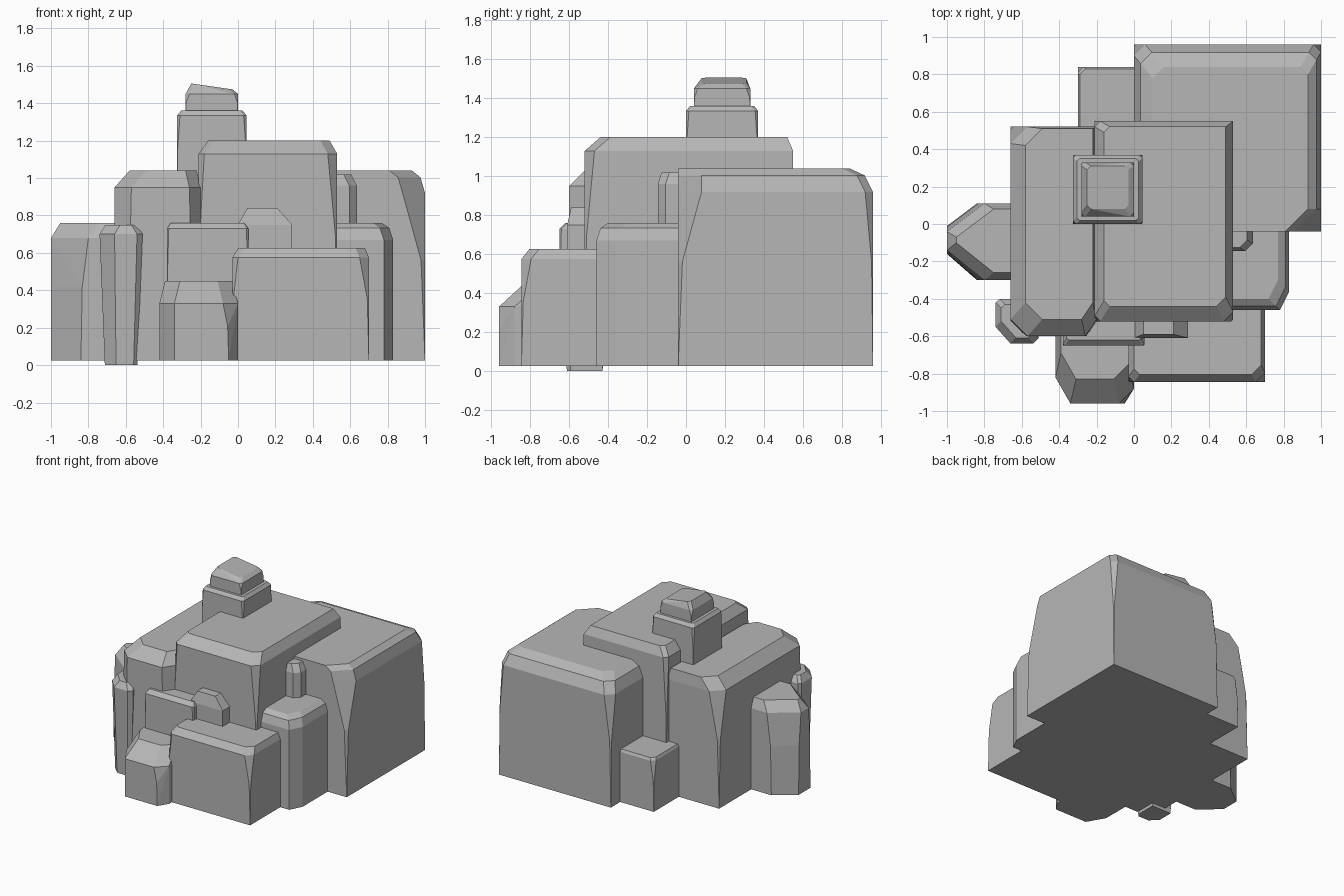
import bpy, bmesh

if "Cube" in bpy.data.objects:
    bpy.data.objects.remove(bpy.data.objects["Cube"])

STONE = bpy.data.materials.new("grey_stone")
STONE.diffuse_color = (0.47, 0.47, 0.47, 1)
STONE.use_nodes = True
STONE.node_tree.nodes["Principled BSDF"].inputs["Base Color"].default_value = STONE.diffuse_color


def ring(x, y, cuts):
    """Rectangle outline with each corner (fl, fr, br, bl) cut by (dx, dy)."""
    corners = [(x[0], y[0], 1, 1), (x[1], y[0], -1, 1),
               (x[1], y[1], -1, -1), (x[0], y[1], 1, -1)]
    pts = []
    for (cx, cy, sx, sy), (dx, dy) in zip(corners, cuts):
        pts += [(cx + sx * dx, cy), (cx, cy + sy * dy)]
    return pts


def pairs(cuts):
    return [c if isinstance(c, tuple) else (c, c) for c in cuts]


def block(name, x, y, z, inset, drop, cut=(0, 0, 0, 0), base_cut=(0, 0, 0, 0),
          foot=0.0, slant=0.0, round_top=False):
    """Convex chamfered block; inset is the top edge setback (left, right, front, back)."""
    def shrunk(f):
        l, r, fr, b = (i * f for i in inset)
        return (x[0] + l, x[1] - r), (y[0] + fr, y[1] - b)

    cut, base_cut = pairs(cut), pairs(base_cut)
    mid_cut = [tuple(b + 0.18 * (c - b) for b, c in zip(bb, cc))
               for bb, cc in zip(base_cut, cut)]
    base = ((x[0] + foot, x[1] - foot), (y[0] + foot, y[1] - foot))
    levels = [(base, z[0], base_cut), (shrunk(0), z[1] - drop, cut),
              (shrunk(1), z[1], cut)]
    if not foot:
        levels.append((base, z[0] + 0.6 * (z[1] - drop - z[0]), mid_cut))
    if round_top:
        levels.append((shrunk(0.35), z[1] - drop * 0.3, cut))
    bm = bmesh.new()
    for (rx, ry), h, c in levels:
        for px, py in ring(rx, ry, c):
            tilt = slant * (px - x[0]) / (x[1] - x[0]) if h == z[1] else 0
            bm.verts.new((px, py, h - tilt))
    bmesh.ops.remove_doubles(bm, verts=bm.verts, dist=0.0005)
    res = bmesh.ops.convex_hull(bm, input=bm.verts)
    junk = {g for g in res["geom_interior"] + res["geom_unused"]
            if isinstance(g, bmesh.types.BMVert)}
    bmesh.ops.delete(bm, geom=list(junk), context="VERTS")
    bmesh.ops.dissolve_limit(bm, angle_limit=0.01, verts=bm.verts, edges=bm.edges)
    bmesh.ops.recalc_face_normals(bm, faces=bm.faces)
    mesh = bpy.data.meshes.new(name)
    bm.to_mesh(mesh)
    bm.free()
    mesh.materials.append(STONE)
    obj = bpy.data.objects.new(name, mesh)
    bpy.context.collection.objects.link(obj)
    return obj


G = 0.025  # underside shared by nearly all blocks

# Large masses
block("back_right_hall", (0, 1), (-0.04, 0.96), (G, 1.04), (0.1, 0.07, 0.0, 0.12), 0.12,
      (0, 0.12, 0.04, 0.06), round_top=True)
block("main_tower", (-0.21, 0.53), (-0.52, 0.55), (G, 1.2), (0.05, 0.04, 0.08, 0.03), 0.07,
      (0.03, 0.05, 0, 0.03))
block("left_tower", (-0.66, -0.2), (-0.6, 0.52), (G, 1.04), (0.08, 0.02, 0.09, 0.01), 0.09,
      ((0.09, 0.09), (0.06, 0.09), 0, 0.09), ((0.08, 0.07), (0.05, 0.07), 0, 0))
block("back_annex", (-0.3, 0.05), (0.4, 0.84), (G, 0.45), (0.01, 0, 0, 0.01), 0.02,
      (0, 0, 0, 0.03))

# Roof turret and its slanted cap
block("turret", (-0.325, 0.045), (0.0, 0.37), (0.9, 1.36), (0.02,) * 4, 0.025,
      (0.015,) * 4)
block("turret_cap", (-0.28, 0.0), (0.04, 0.33), (1.34, 1.51), (0.03, 0.03, 0.04, 0.02), 0.06,
      (0.02,) * 4, slant=0.04)

# Front blocks
block("front_terrace", (-0.03, 0.7), (-0.845, -0.4), (G, 0.625), (0.03, 0.02, 0.04, 0), 0.05,
      (0.03, 0.05, 0, 0))
block("front_step", (-0.42, 0.0), (-0.96, -0.5), (G, 0.45), (0.03, 0.03, 0.13, 0), 0.12,
      ((0.08, 0.14), (0.08, 0.08), 0, 0), ((0.08, 0.14), (0.05, 0.08), 0, 0))
block("front_slab", (-0.38, 0.055), (-0.65, -0.45), (G, 0.76), (0.02, 0.02, 0.03, 0), 0.03,
      (0.01, 0.01, 0, 0))
block("front_gable", (0.0, 0.29), (-0.61, -0.45), (G, 0.84), (0.05, 0.08, 0.02, 0), 0.09)

# Right side blocks
block("right_annex", (0.45, 0.83), (-0.46, 0.0), (G, 0.76), (0, 0.06, 0.06, 0), 0.09,
      (0, (0.05, 0.1), 0, 0), (0, (0.05, 0.1), 0, 0), round_top=True)
block("right_pillar", (0.45, 0.635), (-0.145, 0.05), (G, 1.02), (0, 0.03, 0.02, 0), 0.06,
      (0, 0.04, 0, 0), (0, 0.04, 0, 0))

# Left columns
block("left_column", (-1, -0.55), (-0.3, 0.11), (G, 0.76), (0.05, 0, 0.04, 0.03), 0.08,
      ((0.2, 0.16), 0, 0, (0.2, 0.15)), ((0.16, 0.14), 0, 0, (0.16, 0.12)))
block("front_left_pillar", (-0.74, -0.51), (-0.64, -0.4), (0, 0.75), (0.03,) * 4, 0.05,
      ((0.08, 0.09), (0.03, 0.03), 0.02, 0.02), ((0.06, 0.06), (0.02, 0.02), 0, 0), foot=0.028)
